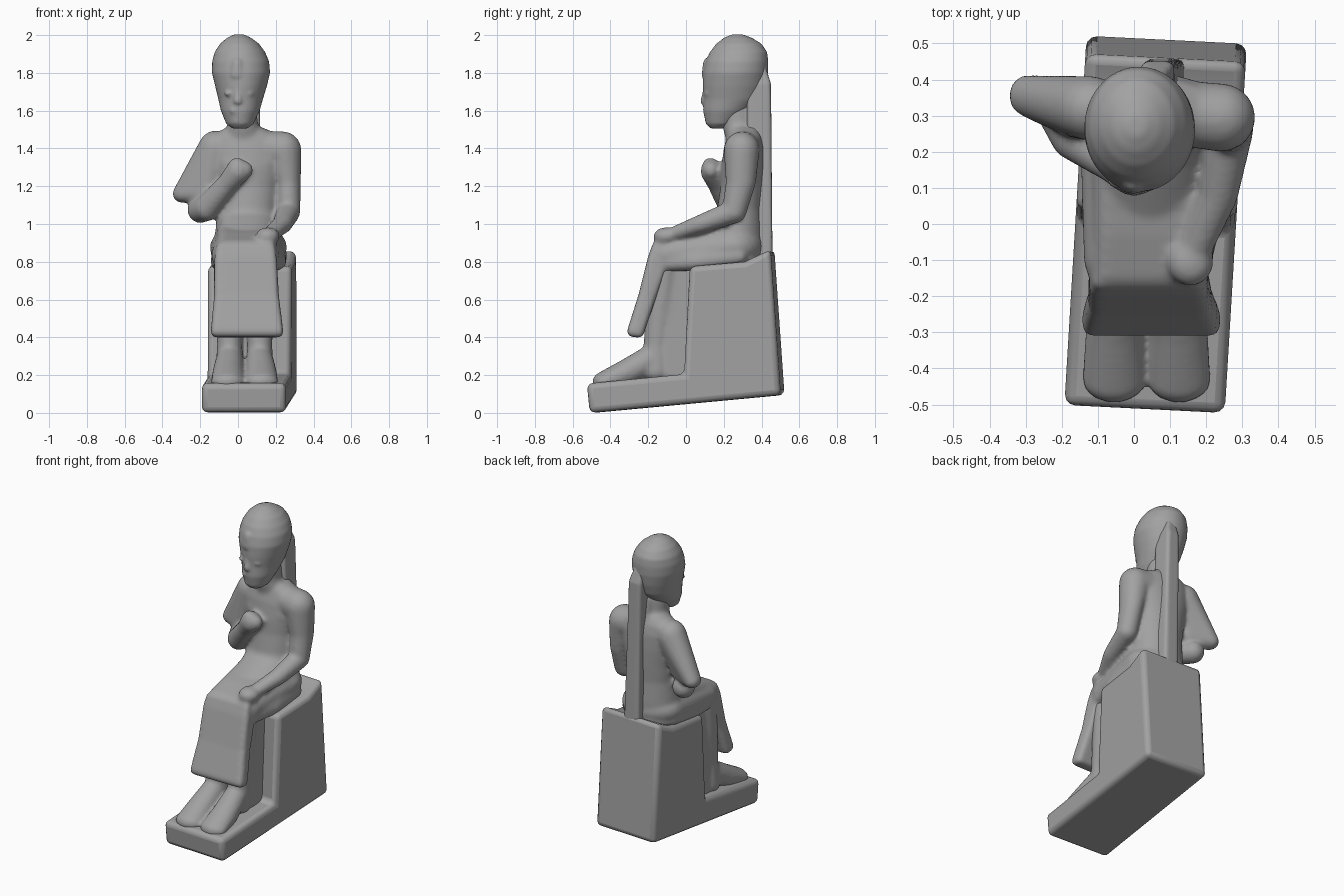
import bpy, bmesh, math
from mathutils import Vector, Matrix

stone = bpy.data.materials.new("grey_stone")
stone.diffuse_color = (0.36, 0.36, 0.36, 1)


def finish(bm, name):
    me = bpy.data.meshes.new(name)
    bmesh.ops.recalc_face_normals(bm, faces=bm.faces[:])
    bm.to_mesh(me)
    bm.free()
    me.materials.append(stone)
    ob = bpy.data.objects.new(name, me)
    bpy.context.collection.objects.link(ob)
    return ob


def hull(bm, blobs):
    """Wrap ellipsoids (centre, radii) in one convex skin."""
    tmp = bmesh.new()
    for c, r in blobs:
        r = (r, r, r) if isinstance(r, (int, float)) else r
        m = Matrix.Translation(Vector(c)) @ Matrix.Diagonal((*r, 1))
        bmesh.ops.create_icosphere(tmp, subdivisions=3, radius=1, matrix=m)
    bmesh.ops.delete(tmp, geom=tmp.faces[:] + tmp.edges[:], context='EDGES_FACES')
    bmesh.ops.convex_hull(tmp, input=tmp.verts[:])
    loose = [v for v in tmp.verts if not v.link_faces]
    bmesh.ops.delete(tmp, geom=loose, context='VERTS')
    me = bpy.data.meshes.new("tmp")
    tmp.to_mesh(me)
    tmp.free()
    bm.from_mesh(me)
    bpy.data.meshes.remove(me)


def chain(bm, blobs):
    """Join each ellipsoid to the next one."""
    for a, b in zip(blobs, blobs[1:]):
        hull(bm, [a, b])


def panel(bm, rows, r):
    """Rounded solid from rows of (centre x, half width, y, z)."""
    hull(bm, [((cx + s * (hw - r), y, z), r) for cx, hw, y, z in rows for s in (-1, 1)])


def loft(bm, rings, n=40):
    """Skin of elliptical rings (z, cx, cy, rx, ry)."""
    loops = [[bm.verts.new((cx + rx * math.cos(k * math.tau / n),
                            cy + ry * math.sin(k * math.tau / n), z)) for k in range(n)]
             for z, cx, cy, rx, ry in rings]
    for a, b in zip(loops, loops[1:]):
        for k in range(n):
            bm.faces.new((a[k], a[(k + 1) % n], b[(k + 1) % n], b[k]))
    bm.faces.new(loops[0][::-1])
    bm.faces.new(loops[-1])


def carved(bm, name, voxel=0.012, smooth=5):
    """Fuse the overlapping pieces and soften the joins."""
    ob = finish(bm, name)
    m = ob.modifiers.new("fuse", 'REMESH')
    m.mode, m.voxel_size, m.use_smooth_shade = 'VOXEL', voxel, True
    m = ob.modifiers.new("soften", 'SMOOTH')
    m.factor, m.iterations = 0.5, smooth
    return ob


def slab(name, profile, half, bevel):
    """Side profile (y, z) extruded across x, slightly turned in plan."""
    bm = bmesh.new()
    f = bm.faces.new([bm.verts.new((0.06 + 0.06 * y - half, y + 0.05 * half, z))
                      for y, z in profile])
    ext = bmesh.ops.extrude_face_region(bm, geom=[f])
    vs = [g for g in ext["geom"] if isinstance(g, bmesh.types.BMVert)]
    bmesh.ops.translate(bm, verts=vs, vec=(2 * half, -0.1 * half, 0))
    ob = finish(bm, name)
    m = ob.modifiers.new("worn_edges", 'BEVEL')
    m.width, m.segments = bevel, 3
    bpy.ops.object.select_all(action='DESELECT')
    ob.select_set(True)
    bpy.context.view_layer.objects.active = ob
    bpy.ops.object.shade_smooth_by_angle(angle=0.6)
    return ob


# Throne with its foot plinth
slab("throne_and_plinth", [(-0.50, 0.0), (0.512, 0.095), (0.458, 0.865), (0.32, 0.80),
                           (0.03, 0.775), (0.0, 0.205), (-0.515, 0.155)], 0.222, 0.03)

# Pillar up the back, narrowing into the crown
bm = bmesh.new()
panel(bm, [(0.085, 0.055, 0.44, 0.80), (0.085, 0.055, 0.34, 0.80),
           (0.065, 0.046, 0.432, 1.74), (0.065, 0.046, 0.34, 1.74),
           (0.055, 0.03, 0.40, 1.84)], 0.018)
carved(bm, "back_pillar", 0.01, 2)

# Head with tall rounded crown
bm = bmesh.new()
loft(bm, [(1.505, 0.01, 0.165, 0.04, 0.035), (1.53, 0.01, 0.185, 0.072, 0.08),
          (1.60, 0.012, 0.215, 0.103, 0.125), (1.66, 0.014, 0.245, 0.118, 0.152),
          (1.73, 0.016, 0.255, 0.137, 0.166), (1.80, 0.016, 0.262, 0.154, 0.172),
          (1.86, 0.014, 0.27, 0.151, 0.166), (1.91, 0.01, 0.278, 0.134, 0.152),
          (1.955, 0.008, 0.28, 0.103, 0.119), (1.985, 0.006, 0.275, 0.065, 0.075),
          (2.004, 0.006, 0.272, 0.025, 0.028)])
hull(bm, [((-0.003, 0.115, 1.85), (0.03, 0.025, 0.03)),       # brow ornament
          ((-0.003, 0.108, 1.79), (0.04, 0.025, 0.03))])
hull(bm, [((0.0, 0.108, 1.71), 0.018), ((0.0, 0.094, 1.65), (0.024, 0.018, 0.018))])   # nose
hull(bm, [((x, 0.11, 1.60), (0.025, 0.018, 0.018)) for x in (-0.02, 0.025)])   # lips
hull(bm, [((0.005, 0.13, 1.55), (0.045, 0.03, 0.03))])        # chin
for s in (-1, 1):
    hull(bm, [((0.005 + s * 0.05, 0.115, 1.69), (0.03, 0.018, 0.013))])    # eye
carved(bm, "crowned_head", 0.009, 4)

# Body: torso, neck, both arms and the kilt, carved as one piece
bm = bmesh.new()
loft(bm, [(0.80, 0.055, 0.25, 0.19, 0.16), (0.95, 0.05, 0.26, 0.172, 0.15),
          (1.08, 0.05, 0.285, 0.155, 0.12), (1.20, 0.05, 0.298, 0.165, 0.115),
          (1.30, 0.05, 0.302, 0.19, 0.115), (1.40, 0.05, 0.308, 0.21, 0.108),
          (1.46, 0.045, 0.31, 0.19, 0.095), (1.51, 0.035, 0.305, 0.10, 0.08)])
hull(bm, [((0.05 + s * 0.07, 0.255, 1.32), (0.09, 0.055, 0.08)) for s in (-1, 1)])   # chest
chain(bm, [((0.035, 0.31, 1.42), (0.12, 0.09, 0.075)), ((0.025, 0.275, 1.53), (0.08, 0.085, 0.05)),
           ((0.02, 0.265, 1.62), (0.08, 0.09, 0.05))])
hull(bm, [((0.065, 0.38, 1.40), (0.06, 0.035, 0.06)),         # nape joined to the pillar
          ((0.045, 0.34, 1.60), (0.045, 0.05, 0.06))])
hull(bm, [((0.235, 0.295, 1.39), (0.098, 0.095, 0.10)),       # shoulder line
          ((0.06, 0.315, 1.41), (0.10, 0.09, 0.085))])
chain(bm, [((0.24, 0.295, 1.39), (0.096, 0.095, 0.10)),       # arm resting on the lap
           ((0.265, 0.29, 1.22), (0.068, 0.08, 0.06)),
           ((0.268, 0.255, 1.065), (0.062, 0.065, 0.062)),
           ((0.235, 0.08, 1.0), (0.054, 0.052, 0.05)),
           ((0.175, -0.06, 0.948), (0.045, 0.047, 0.038))])
hull(bm, [((0.157, -0.105, 0.935), (0.064, 0.067, 0.048)),    # resting hand
          ((0.155, -0.12, 0.92), (0.055, 0.05, 0.035))])
hull(bm, [((-0.12, 0.32, 1.395), (0.092, 0.09, 0.10)),        # sleeved bent arm
          ((-0.295, 0.355, 1.16), (0.052, 0.058, 0.048)),
          ((-0.17, 0.30, 1.17), (0.06, 0.06, 0.06))])
chain(bm, [((-0.20, 0.31, 1.075), (0.068, 0.07, 0.07)),
           ((-0.165, 0.24, 1.085), (0.066, 0.064, 0.07)),
           ((-0.055, 0.165, 1.215), (0.055, 0.052, 0.055)),
           ((0.0, 0.137, 1.28), (0.066, 0.06, 0.066))])
hull(bm, [((0.03, 0.132, 1.285), (0.05, 0.045, 0.048)),       # fist
          ((-0.005, 0.13, 1.30), (0.05, 0.047, 0.052))])
hull(bm, [((0.055, 0.26, 0.88), (0.205, 0.155, 0.12)),        # seated lap
          ((-0.055, -0.09, 0.835), (0.085, 0.10, 0.09)),
          ((0.135, -0.09, 0.835), (0.085, 0.10, 0.09))])
panel(bm, [(0.055, 0.165, 0.24, 0.975), (0.04, 0.15, -0.02, 0.91), (0.04, 0.155, -0.13, 0.873),
           (0.04, 0.165, -0.145, 0.79), (0.055, 0.20, 0.06, 0.80), (0.06, 0.20, 0.28, 0.83)], 0.045)
hull(bm, [((0.05, 0.24, 1.03), (0.145, 0.07, 0.07)),          # belly running into the lap
          ((0.045, 0.05, 0.92), (0.13, 0.07, 0.05))])
panel(bm, [(0.04, 0.158, -0.155, 0.875), (0.04, 0.165, -0.175, 0.82), (0.045, 0.172, -0.225, 0.62),
           (0.04, 0.165, -0.13, 0.765), (0.045, 0.172, -0.19, 0.60)], 0.027)
panel(bm, [(0.045, 0.172, -0.225, 0.62), (0.045, 0.172, -0.19, 0.60),
           (0.048, 0.192, -0.285, 0.43), (0.048, 0.192, -0.25, 0.425)], 0.027)
carved(bm, "body_and_kilt", smooth=6)

# Legs, feet and the stone web behind the calves
bm = bmesh.new()
for x, s in ((-0.045, -1), (0.115, 1)):
    chain(bm, [((x, -0.11, 0.80), (0.085, 0.085, 0.06)), ((x, -0.13, 0.58), (0.078, 0.08, 0.06)),
               ((x, -0.155, 0.36), (0.066, 0.07, 0.05)), ((x, -0.16, 0.22), (0.075, 0.08, 0.06))])
    chain(bm, [((x, -0.19, 0.28), (0.072, 0.065, 0.08)),
               ((x + s * 0.008, -0.31, 0.215), (0.082, 0.06, 0.075)),
               ((x + s * 0.01, -0.43, 0.165), (0.088, 0.065, 0.055))])
panel(bm, [(0.04, 0.14, y, z) for y in (-0.10, 0.04) for z in (0.2, 0.76)], 0.025)
carved(bm, "legs_and_feet", smooth=4)
